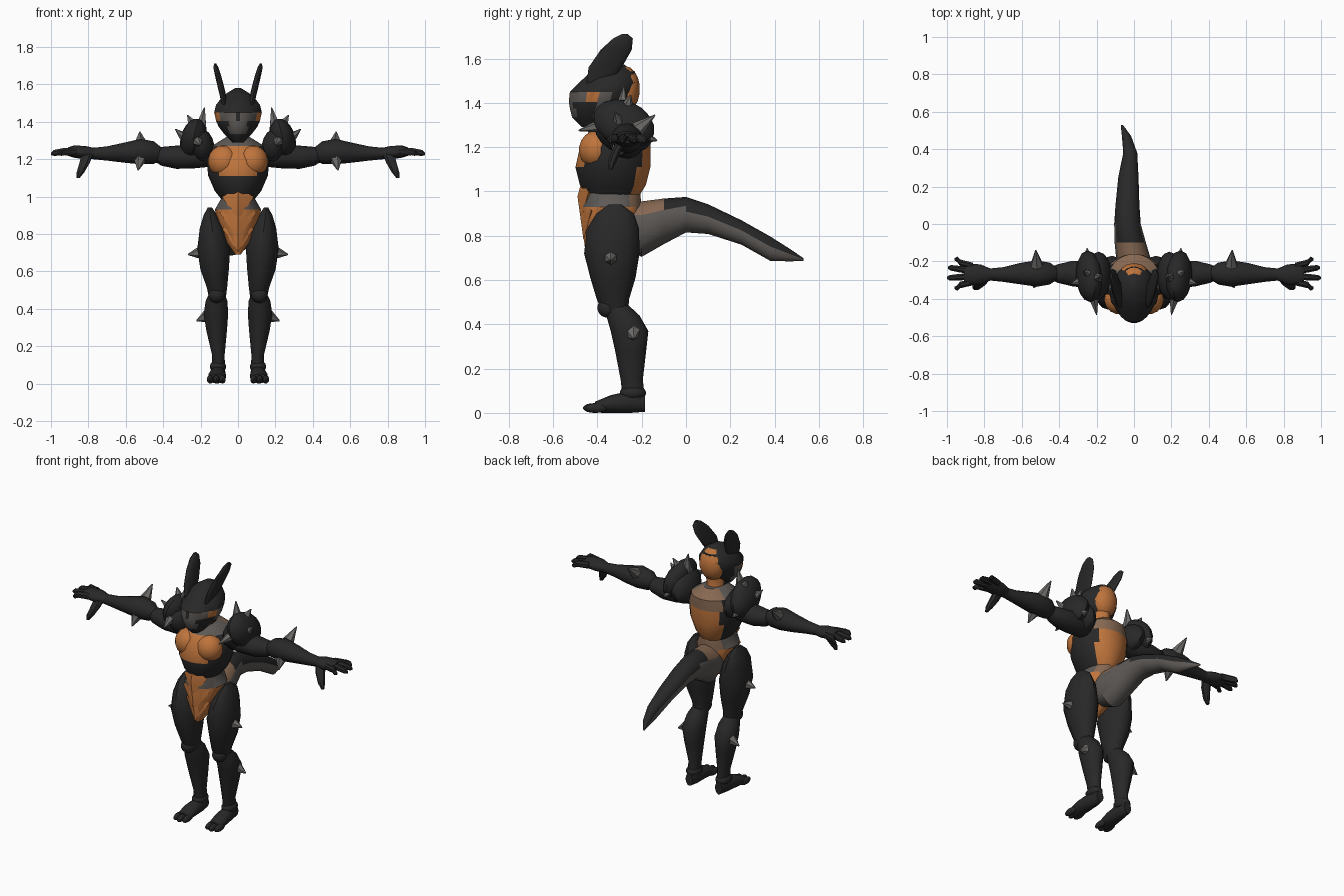
import bpy
import bmesh
from math import sin, cos, pi
from mathutils import Vector, Matrix, Euler

default_cube = bpy.data.objects.get("Cube")
if default_cube:
    bpy.data.objects.remove(default_cube, do_unlink=True)


def make_material(name, red, green, blue):
    material = bpy.data.materials.new(name)
    material.use_nodes = True
    colour = (red, green, blue, 1)
    material.diffuse_color = colour
    shader = material.node_tree.nodes["Principled BSDF"]
    shader.inputs["Base Color"].default_value = colour
    shader.inputs["Roughness"].default_value = 0.8
    return material


BLACK = make_material("armour black", 0.021, 0.021, 0.021)
GREY = make_material("underside grey", 0.11, 0.1, 0.093)
SPIKE = make_material("spike grey", 0.15, 0.145, 0.14)
ORANGE = make_material("shell orange", 0.52, 0.175, 0.045)
BROWN = make_material("dull brown", 0.24, 0.14, 0.085)
made = []


def finish(name, mesh_data, materials, mirror):
    """Turn a bmesh into an object, optionally mirrored across the body."""
    bmesh.ops.recalc_face_normals(mesh_data, faces=mesh_data.faces)
    mesh = bpy.data.meshes.new(name)
    mesh_data.to_mesh(mesh)
    mesh_data.free()
    for material in materials:
        mesh.materials.append(material)
    part = bpy.data.objects.new(name, mesh)
    bpy.context.collection.objects.link(part)
    if mirror:
        modifier = part.modifiers.new("mirror", "MIRROR")
        modifier.use_mirror_merge = False
    made.append(part)
    return part


def loft(name, axis, sections, materials=(BLACK,), mirror=False, sides=14):
    """Skin elliptical rings (x, y, z, radius, radius) square to one axis."""
    mesh_data = bmesh.new()
    first, second = [i for i in range(3) if i != "xyz".index(axis)]
    rings = []
    for x, y, z, wide, deep in sections:
        ring = []
        for step in range(sides):
            angle = 2 * pi * (step + 0.5) / sides
            point = Vector((x, y, z))
            point[first] += wide * cos(angle)
            point[second] += deep * sin(angle)
            ring.append(mesh_data.verts.new(point))
        rings.append(ring)
    for lower, upper in zip(rings, rings[1:]):
        for i in range(sides):
            j = (i + 1) % sides
            mesh_data.faces.new((lower[i], lower[j], upper[j], upper[i]))
    mesh_data.faces.new(rings[0])
    mesh_data.faces.new(rings[-1])
    return finish(name, mesh_data, materials, mirror)


def blob(name, centre, radii, tilt=(0, 0, 0), material=BLACK, mirror=True):
    mesh_data = bmesh.new()
    place = Matrix.LocRotScale(Vector(centre), Euler(tilt), Vector(radii))
    bmesh.ops.create_uvsphere(mesh_data, u_segments=14, v_segments=9, radius=1, matrix=place)
    return finish(name, mesh_data, (material,), mirror)


def spike(name, base, tip, radius=0.036):
    mesh_data = bmesh.new()
    base, tip = Vector(base), Vector(tip)
    along = tip - base
    place = Matrix.LocRotScale((base + tip) / 2, along.to_track_quat("Z", "Y"), None)
    bmesh.ops.create_cone(mesh_data, cap_ends=True, segments=6, radius1=radius,
                          radius2=0.003, depth=along.length, matrix=place)
    return finish(name, mesh_data, (SPIKE,), True)


def paint(part, rule):
    for face in part.data.polygons:
        face.material_index = rule(face.center, face.normal)


def belly_plate(name, top, bottom, half_width, front):
    """Ridged diamond scale, wrapping back at both sides."""
    mesh_data = bmesh.new()
    middle = top * 0.6 + bottom * 0.4
    back = front + 0.05
    outline = [(0, front + 0.02, top), (half_width, back, middle + 0.02),
               (0, front + 0.015, bottom), (-half_width, back, middle + 0.02)]
    corners = [mesh_data.verts.new(p) for p in outline]
    ridge = mesh_data.verts.new((0, front, middle))
    inner = mesh_data.verts.new((0, back + 0.03, middle))
    for a, b in zip(corners, corners[1:] + corners[:1]):
        mesh_data.faces.new((a, b, ridge))
        mesh_data.faces.new((b, a, inner))
    return finish(name, mesh_data, (ORANGE,), False)


# Torso: black ribs, orange back and sternum, grey collar
torso = loft("torso", "z", [
    (0, -0.33, 0.98, 0.085, 0.12),
    (0, -0.33, 1.03, 0.125, 0.15),
    (0, -0.33, 1.11, 0.16, 0.17),
    (0, -0.32, 1.2, 0.17, 0.16),
    (0, -0.3, 1.27, 0.14, 0.14),
    (0, -0.3, 1.32, 0.06, 0.08),
], (BLACK, ORANGE, GREY, BROWN), sides=32)


def torso_rule(centre, normal):
    if centre.y > -0.25 and abs(centre.x) < 0.115:
        return 1 if centre.z < 1.22 else 3
    if centre.z > 1.11 and centre.y < -0.4 and abs(centre.x) < 0.11:
        return 1 if centre.z < 1.28 else 2
    return 2 if centre.z > 1.28 else 0


paint(torso, torso_rule)
blob("chest_plate", (0.077, -0.405, 1.188), (0.084, 0.08, 0.086), (0, 0, 0.2), ORANGE)

# Abdomen with overlapping scales
abdomen = loft("abdomen", "z", [
    (0, -0.4, 0.69, 0.015, 0.03),
    (0, -0.36, 0.76, 0.065, 0.09),
    (0, -0.335, 0.85, 0.105, 0.125),
    (0, -0.335, 0.93, 0.125, 0.135),
    (0, -0.335, 0.99, 0.09, 0.13),
    (0, -0.335, 1.05, 0.09, 0.125),
], (GREY, ORANGE, BROWN), sides=24)


def abdomen_rule(centre, normal):
    if centre.y > -0.25 and abs(centre.x) < 0.08:
        return 1 if centre.z > 0.98 else 2
    return 1 if centre.z < 0.92 else 0


paint(abdomen, abdomen_rule)
belly_plate("upper_belly_scale", 1.05, 0.87, 0.085, -0.49)
belly_plate("middle_belly_scale", 0.97, 0.78, 0.1, -0.478)
belly_plate("lower_belly_scale", 0.88, 0.7, 0.085, -0.465)

# Tail: black above, grey below
tail = loft("tail", "y", [
    (0, -0.3, 0.85, 0.08, 0.1),
    (0, -0.2, 0.83, 0.095, 0.125),
    (-0.02, -0.1, 0.865, 0.085, 0.103),
    (-0.035, 0, 0.895, 0.072, 0.08),
    (-0.035, 0.1, 0.875, 0.065, 0.067),
    (-0.03, 0.25, 0.815, 0.055, 0.055),
    (-0.02, 0.38, 0.742, 0.038, 0.055),
    (-0.04, 0.47, 0.712, 0.025, 0.028),
    (-0.065, 0.53, 0.693, 0.006, 0.006),
], (GREY, BLACK, BROWN), sides=18)


def tail_rule(centre, normal):
    if centre.y < -0.13:
        return 2 if normal.z > 0.3 else 0
    return 1 if normal.z > (0.4 if centre.y < 0 else 0.05) else 0


paint(tail, tail_rule)

# Neck and head
neck = loft("neck", "z", [
    (0, -0.31, 1.25, 0.085, 0.095),
    (0, -0.325, 1.32, 0.055, 0.075),
    (0, -0.33, 1.4, 0.065, 0.09),
], (BLACK, ORANGE))
paint(neck, lambda c, n: 1 if n.y > 0.3 else 0)
head = loft("head", "z", [
    (0, -0.43, 1.29, 0.03, 0.04),
    (0, -0.41, 1.335, 0.075, 0.105),
    (0, -0.395, 1.375, 0.105, 0.13),
    (0, -0.385, 1.405, 0.118, 0.145),
    (0, -0.375, 1.45, 0.128, 0.15),
    (0, -0.35, 1.49, 0.118, 0.135),
    (0, -0.33, 1.54, 0.08, 0.1),
    (0, -0.32, 1.58, 0.015, 0.03),
], (BLACK, GREY, ORANGE), sides=32)
for vertex in head.data.vertices:
    if vertex.co.y < -0.42:
        vertex.co.x *= 0.9
head.data.update()


def face_rule(centre, normal):
    across = abs(centre.x)
    if 1.4 < centre.z < 1.45 and across > 0.02:
        if -0.46 < centre.y < -0.4:
            return 2
        return 1 if centre.y < -0.34 else 0
    if 1.34 < centre.z < 1.4:
        return 1 if -0.41 < centre.y < -0.34 or (centre.y < -0.45 and across < 0.05) else 0
    return 0


paint(head, face_rule)
blob("head_back", (0, -0.278, 1.462), (0.085, 0.07, 0.105), material=ORANGE, mirror=False)
loft("head_blade", "z", [
    (0.07, -0.4, 1.48, 0.014, 0.05),
    (0.085, -0.365, 1.56, 0.018, 0.075),
    (0.105, -0.315, 1.64, 0.017, 0.07),
    (0.118, -0.285, 1.69, 0.014, 0.045),
    (0.122, -0.277, 1.71, 0.006, 0.015),
], mirror=True)

# Shoulders with spikes
blob("shoulder_shell", (0.24, -0.28, 1.305), (0.068, 0.145, 0.105), (-0.45, -0.25, 0))
blob("inner_shoulder_shell", (0.195, -0.28, 1.27), (0.07, 0.135, 0.1), (-0.3, 0.3, 0))
for place, base, tip in [
    ("top", (0.2, -0.29, 1.36), (0.18, -0.28, 1.475)),
    ("upper", (0.235, -0.27, 1.37), (0.27, -0.25, 1.435)),
    ("outer", (0.27, -0.3, 1.3), (0.335, -0.32, 1.36)),
    ("front", (0.22, -0.37, 1.3), (0.2, -0.485, 1.275)),
    ("back", (0.25, -0.2, 1.25), (0.25, -0.13, 1.23)),
]:
    spike(place + "_shoulder_spike", base, tip)

# Arms
loft("upper_arm", "x", [
    (0.14, -0.28, 1.22, 0.06, 0.06),
    (0.24, -0.27, 1.215, 0.075, 0.065),
    (0.33, -0.265, 1.21, 0.07, 0.062),
    (0.41, -0.265, 1.215, 0.05, 0.05),
    (0.45, -0.265, 1.22, 0.03, 0.03),
], mirror=True)
loft("forearm", "x", [
    (0.4, -0.265, 1.225, 0.025, 0.03),
    (0.45, -0.265, 1.235, 0.06, 0.06),
    (0.52, -0.265, 1.24, 0.072, 0.068),
    (0.6, -0.265, 1.235, 0.06, 0.055),
    (0.7, -0.27, 1.23, 0.04, 0.038),
    (0.78, -0.27, 1.23, 0.032, 0.03),
], mirror=True)
spike("upper_arm_spike", (0.52, -0.22, 1.28), (0.525, -0.14, 1.345))
spike("lower_arm_spike", (0.525, -0.3, 1.2), (0.535, -0.34, 1.14))

# Hands
loft("palm", "x", [
    (0.76, -0.27, 1.23, 0.03, 0.028),
    (0.82, -0.27, 1.235, 0.055, 0.036),
    (0.88, -0.27, 1.24, 0.06, 0.032),
    (0.91, -0.27, 1.24, 0.045, 0.022),
], mirror=True)
fingers = [("first", -0.31, 0.96), ("second", -0.28, 1.0), ("third", -0.25, 0.995), ("fourth", -0.225, 0.96)]
for finger, y, reach in fingers:
    spread = (y + 0.27) * 0.4
    loft(finger + "_finger", "x", [
        (0.86, y, 1.24, 0.019, 0.022),
        (0.93, y + spread, 1.24, 0.019, 0.021),
        (reach - 0.015, y + spread * 2, 1.233, 0.016, 0.017),
        (reach, y + spread * 2, 1.228, 0.006, 0.007),
    ], mirror=True, sides=8)
loft("thumb", "z", [
    (0.805, -0.29, 1.23, 0.034, 0.026),
    (0.82, -0.315, 1.18, 0.03, 0.023),
    (0.842, -0.335, 1.13, 0.022, 0.02),
    (0.855, -0.34, 1.1, 0.01, 0.01),
], mirror=True, sides=8)

# Legs
loft("thigh", "z", [
    (0.11, -0.315, 0.45, 0.045, 0.055),
    (0.112, -0.33, 0.51, 0.055, 0.072),
    (0.125, -0.33, 0.61, 0.078, 0.102),
    (0.13, -0.335, 0.72, 0.09, 0.125),
    (0.138, -0.33, 0.83, 0.068, 0.118),
    (0.148, -0.32, 0.9, 0.037, 0.085),
    (0.15, -0.32, 0.94, 0.012, 0.03),
], mirror=True)
blob("knee_cap", (0.114, -0.355, 0.475), (0.045, 0.045, 0.045))
loft("shin", "z", [
    (0.105, -0.235, 0.06, 0.038, 0.05),
    (0.105, -0.245, 0.15, 0.034, 0.05),
    (0.114, -0.25, 0.28, 0.056, 0.07),
    (0.118, -0.255, 0.37, 0.067, 0.085),
    (0.115, -0.285, 0.44, 0.06, 0.075),
    (0.112, -0.32, 0.5, 0.035, 0.045),
], mirror=True)
spike("thigh_spike", (0.2, -0.34, 0.7), (0.268, -0.34, 0.69))
spike("shin_spike", (0.165, -0.24, 0.36), (0.222, -0.235, 0.335))

# Feet
blob("ankle_guard", (0.107, -0.24, 0.09), (0.045, 0.06, 0.035))
loft("foot", "y", [
    (0.107, -0.185, 0.045, 0.025, 0.04),
    (0.107, -0.25, 0.05, 0.04, 0.05),
    (0.112, -0.34, 0.04, 0.048, 0.04),
    (0.115, -0.41, 0.026, 0.045, 0.025),
], mirror=True)
for toe, side in [("inner", -1), ("middle", 0), ("outer", 1)]:
    blob(toe + "_toe", (0.116 + side * 0.033, -0.415 + abs(side) * 0.01, 0.022), (0.018, 0.05, 0.022))

# Smooth shading with crisp edges
bpy.ops.object.select_all(action="DESELECT")
for part in made:
    part.select_set(True)
bpy.context.view_layer.objects.active = made[0]
bpy.ops.object.shade_smooth_by_angle(angle=0.6)
